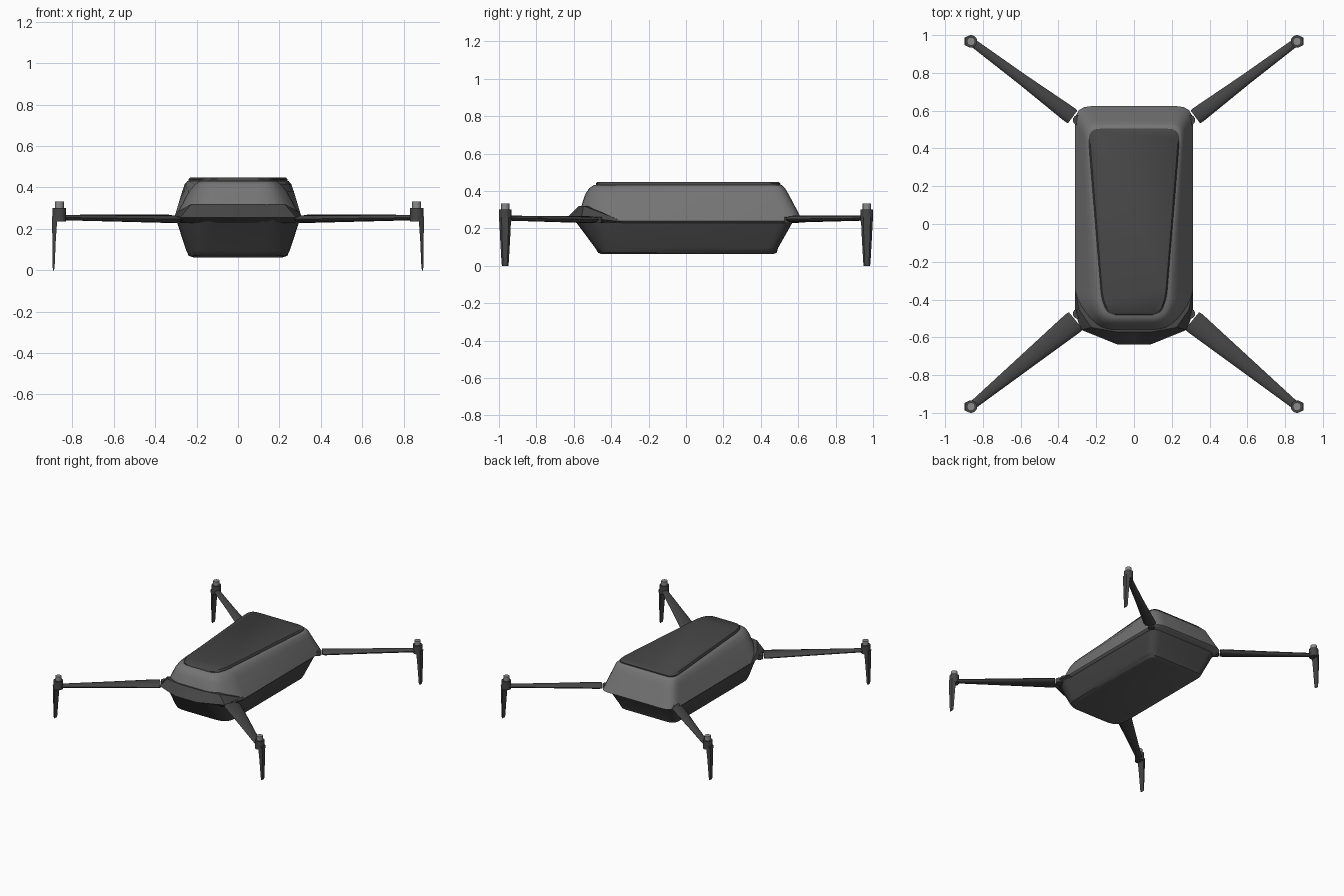
import bpy, bmesh, math
from mathutils import Vector

if "Cube" in bpy.data.objects:
    bpy.data.objects.remove(bpy.data.objects["Cube"])


def material(name, v):
    m = bpy.data.materials.new(name)
    m.diffuse_color = (v, v, v, 1)
    m.use_nodes = True
    m.node_tree.nodes["Principled BSDF"].inputs["Base Color"].default_value = m.diffuse_color
    return m


GREY = material("shell grey", 0.175)
DARK = material("dark grey", 0.06)
PANEL = material("underside grey", 0.11)
METAL = material("motor grey", 0.26)


def finish(name, bm, mat, angle=30):
    bmesh.ops.recalc_face_normals(bm, faces=bm.faces)
    me = bpy.data.meshes.new(name)
    bm.to_mesh(me)
    bm.free()
    me.materials.append(mat)
    ob = bpy.data.objects.new(name, me)
    bpy.context.collection.objects.link(ob)
    bpy.ops.object.select_all(action='DESELECT')
    ob.select_set(True)
    bpy.context.view_layer.objects.active = ob
    bpy.ops.object.shade_smooth_by_angle(angle=math.radians(angle))
    return ob


def loft(name, rings, mat, angle=30):
    """Skin a stack of equal-length point rings and cap both ends."""
    bm = bmesh.new()
    vs = [[bm.verts.new(p) for p in r] for r in rings]
    n = len(vs[0])
    for a, b in zip(vs, vs[1:]):
        for i in range(n):
            j = (i + 1) % n
            bm.faces.new((a[i], a[j], b[j], b[i]))
    bm.faces.new(vs[0])
    bm.faces.new(vs[-1])
    return finish(name, bm, mat, angle)


def outline(half, z, r, seg=4):
    """Mirror a right-hand outline and round each corner by length r."""
    pts = [Vector((x, y, z)) for x, y in half]
    pts += [Vector((-p.x, p.y, z)) for p in reversed(pts)]
    out = []
    for i, p in enumerate(pts):
        d1, d2 = pts[i - 1] - p, pts[(i + 1) % len(pts)] - p
        a = p + d1.normalized() * min(r, d1.length * 0.45)
        b = p + d2.normalized() * min(r, d2.length * 0.45)
        for k in range(seg + 1):
            t = k / seg
            out.append(a * (1 - t) ** 2 + p * 2 * t * (1 - t) + b * t * t)
    return out


# upper shell
loft("upper_shell", [
    outline([(.295, .60), (.295, -.43), (.19, -.57)], .228, .07),
    outline([(.312, .624), (.312, -.44), (.20, -.585)], .24, .085),
    outline([(.273, .55), (.235, -.43), (.17, -.54)], .38, .08),
    outline([(.262, .53), (.205, -.43), (.16, -.518)], .415, .07),
    outline([(.248, .512), (.18, -.42), (.15, -.492)], .432, .06),
], GREY, 45)

# dark top cover; each corner is cut once, then rounded
cover = [(.215, .505), (.241, .465), (.236, .38), (.172, -.40), (.135, -.482)]
loft("top_cover", [
    outline(cover, .425, .05),
    outline(cover, .440, .05),
    outline([(x * .965, y * .982) for x, y in cover], .449, .05),
], DARK, 45)

# lower hull, with the downward faces in the underside colour
hull = loft("lower_hull", [
    outline([(.215, .465), (.215, -.39), (.165, -.45)], .062, .05),
    outline([(.238, .485), (.238, -.42), (.185, -.47)], .07, .06),
    outline([(.25, .492), (.25, -.43), (.19, -.485)], .095, .06),
    outline([(.296, .572), (.296, -.46), (.17, -.59)], .236, .07),
], DARK, 45)
hull.data.materials.append(PANEL)
for f in hull.data.polygons:
    if f.normal.z < -.85:
        f.material_index = 1

# nose visor wrapping the front, built as a strip of columns mirrored in x
cols = [
    [(.0, -.585, .228), (.0, -.637, .255), (.0, -.572, .32), (.0, -.50, .322)],
    [(.09, -.585, .228), (.09, -.637, .255), (.09, -.572, .32), (.09, -.50, .322)],
    [(.25, -.54, .228), (.28, -.56, .255), (.225, -.548, .32), (.17, -.48, .32)],
    [(.293, -.45, .228), (.313, -.47, .25), (.29, -.455, .285), (.24, -.43, .285)],
    [(.296, -.34, .228), (.313, -.35, .236), (.312, -.35, .242), (.28, -.34, .242)],
]
strip = [[(-x, y, z) for x, y, z in c] for c in reversed(cols[1:])] + cols
loft("nose_visor", strip, DARK, 25)


def arm(name, root, tip, sections, mat):
    """Tapered flat oval beam; sections are (t, width, height)."""
    root, tip = Vector(root), Vector(tip)
    d = (tip - root).normalized()
    side = d.cross(Vector((0, 0, 1))).normalized()
    up = side.cross(d)
    rings = []
    for t, w, h in sections:
        c = root.lerp(tip, t)
        rings.append([c + side * (w / 2 * math.cos(a)) + up * (h / 2 * math.sin(a))
                      for a in (math.tau * k / 12 for k in range(12))])
    loft(name, rings, mat, 45)


def cylinder(name, x, y, z0, z1, r, mat):
    loft(name, [[(x + r * math.cos(a), y + r * math.sin(a), z)
                 for a in (math.tau * k / 24 for k in range(24))]
                for z in (z0, z1)], mat)


# arms, hinges, motors and landing legs at the four corners
MX, MY = .863, .967
for sx, sn in ((-1, "left"), (1, "right")):
    for sy, fn in ((-1, "front"), (1, "rear")):
        tag = f"{fn}_{sn}"
        x, y = sx * MX, sy * MY
        if sy < 0:
            root, w = (sx * .308, -.512, .247), .122
        else:
            root, w = (sx * .325, .567, .25), .088
        arm(tag + "_arm", root, (x, y, .255),
            [(0, w * .95, .034), (.03, w, .038), (.5, w * .68, .032), (1, .042, .026)], DARK)
        hy = -.475 if sy < 0 else .55
        cylinder(tag + "_hinge", sx * .298, hy, .228, .262, .026, DARK)
        cylinder(tag + "_motor_base", x, y, .236, .30, .033, DARK)
        cylinder(tag + "_motor_cap", x, y, .295, .332, .022, METAL)
        # thin blade leg on the outside of the motor
        rings = []
        for z, xi, xo, hw in ((0, .889, .894, .017), (.012, .886, .895, .019),
                              (.15, .880, .897, .027), (.26, .872, .898, .032)):
            rings.append([(sx * xi, y - hw, z), (sx * xo, y - hw * .6, z),
                          (sx * xo, y + hw * .6, z), (sx * xi, y + hw, z)])
        loft(tag + "_leg", rings, DARK)
